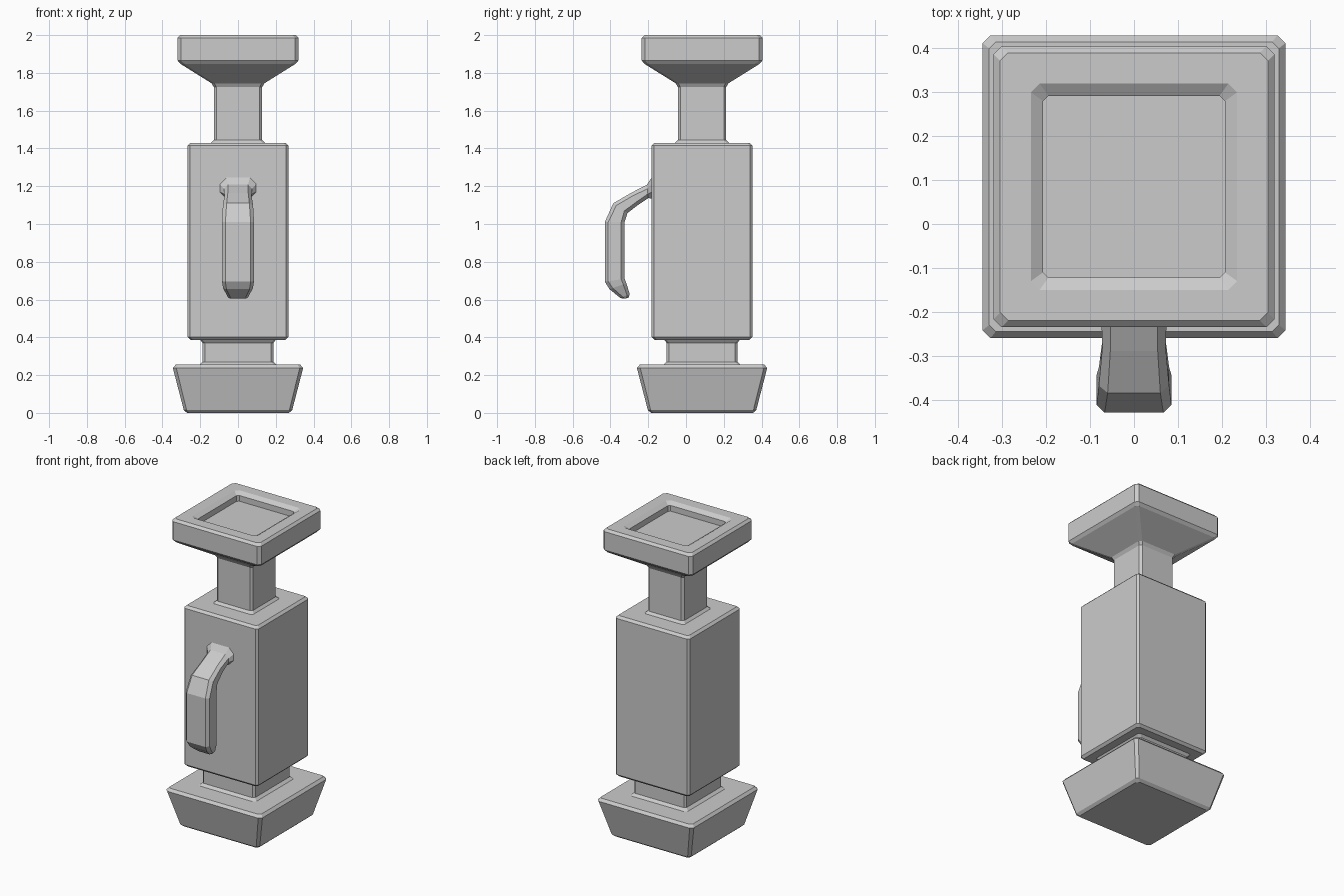
import bpy, bmesh
from mathutils import Vector

CY = 0.085  # y of the central column axis


def loft(name, rings, cap_start=False, cap_end=False):
    """Skin a row of equal-sized point rings into a flat-shaded object."""
    bm = bmesh.new()
    rows = [[bm.verts.new(p) for p in ring] for ring in rings]
    n = len(rows[0])
    for a, b in zip(rows, rows[1:]):
        for i in range(n):
            j = (i + 1) % n
            bm.faces.new((a[i], a[j], b[j], b[i]))
    if cap_start:
        bm.faces.new(rows[0][::-1])
    if cap_end:
        bm.faces.new(rows[-1])
    bmesh.ops.recalc_face_normals(bm, faces=bm.faces)
    mesh = bpy.data.meshes.new(name)
    bm.to_mesh(mesh)
    bm.free()
    obj = bpy.data.objects.new(name, mesh)
    bpy.context.collection.objects.link(obj)
    return obj


def square(h, c, z):
    """Square ring of half width h with corners chamfered by c."""
    k = h - c
    pts = [(h, -k), (h, k), (k, h), (-k, h), (-h, k), (-h, -k), (-k, -h), (k, -h)]
    return [(x, y + CY, z) for x, y in pts]


def column(name, profile, **caps):
    return loft(name, [square(*p) for p in profile], **caps)


# Tapered foot with the lower neck
column("base", [
    (0.27, 0.015, 0.0), (0.287, 0.015, 0.015), (0.345, 0.018, 0.238),
    (0.33, 0.015, 0.255), (0.205, 0.015, 0.255), (0.187, 0.012, 0.27),
    (0.187, 0.012, 0.37), (0.2, 0.012, 0.387)], cap_start=True)

# Main square body
column("body", [
    (0.2, 0.012, 0.387), (0.252, 0.013, 0.387), (0.267, 0.013, 0.402),
    (0.267, 0.013, 1.415), (0.252, 0.013, 1.43), (0.143, 0.013, 1.43)])

# Upper neck flaring into the cup, with a sunken top
column("cup", [
    (0.143, 0.013, 1.43), (0.128, 0.013, 1.445), (0.128, 0.013, 1.725),
    (0.14, 0.015, 1.745), (0.305, 0.018, 1.848), (0.32, 0.018, 1.866),
    (0.32, 0.018, 1.985), (0.305, 0.018, 2.0), (0.235, 0.02, 2.0),
    (0.207, 0.012, 1.982), (0.207, 0.012, 1.945)], cap_end=True)


def grip_ring(outer, inner, w, c):
    """Octagonal section between an outer and an inner (y, z) point."""
    o, i = Vector((0, *outer)), Vector((0, *inner))
    d = (o - i).normalized() * c
    x, k = Vector((w, 0, 0)), Vector((w - c, 0, 0))
    return [i + k, i + d + x, o - d + x, o + k, o - k, o - d - x, i + d - x, i - k]


# Curved handle: outer point, inner point, half width, chamfer
loft("handle", [grip_ring(*s) for s in [
    ((-0.18, 1.248), (-0.18, 1.135), 0.098, 0.035),
    ((-0.207, 1.208), (-0.20, 1.137), 0.075, 0.022),
    ((-0.29, 1.165), (-0.255, 1.10), 0.072, 0.018),
    ((-0.385, 1.11), (-0.31, 1.058), 0.08, 0.02),
    ((-0.43, 1.01), (-0.325, 1.01), 0.085, 0.018),
    ((-0.43, 0.695), (-0.325, 0.71), 0.085, 0.018),
    ((-0.405, 0.655), (-0.315, 0.685), 0.079, 0.018),
    ((-0.35, 0.61), (-0.298, 0.628), 0.055, 0.015),
    ((-0.335, 0.605), (-0.305, 0.608), 0.045, 0.01),
]], cap_start=True, cap_end=True)
